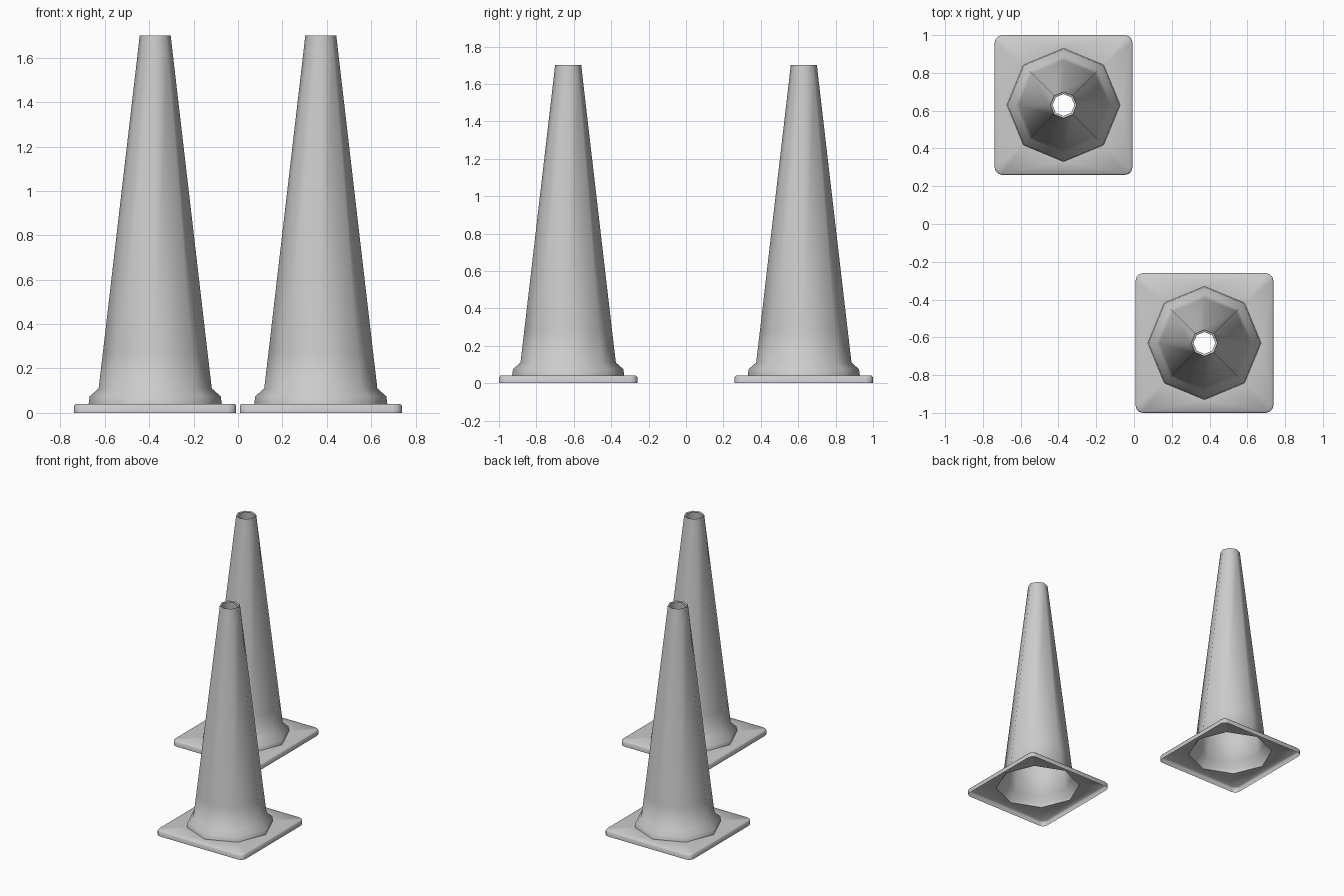
import bpy, bmesh
from math import cos, sin, pi, radians

if "Cube" in bpy.data.objects:
    bpy.data.objects.remove(bpy.data.objects["Cube"])

SIDES = 8
PLATE_Z = 0.04


def ring(bm, r, z):
    return [bm.verts.new((r * cos(2 * pi * i / SIDES), r * sin(2 * pi * i / SIDES), z))
            for i in range(SIDES)]


def skin(bm, a, b):
    n = len(a)
    for i in range(n):
        bm.faces.new((a[i], a[(i + 1) % n], b[(i + 1) % n], b[i]))


def square_loop(bm, hx, hy, r, z):
    # rounded rectangle, counter-clockwise from the +x +y corner
    pts = []
    for k, (sx, sy) in enumerate([(1, 1), (-1, 1), (-1, -1), (1, -1)]):
        for j in range(4):
            a = k * pi / 2 + j * pi / 6
            pts.append(bm.verts.new((sx * (hx - r) + r * cos(a), sy * (hy - r) + r * sin(a), z)))
    return pts


def finish(bm, name, x, y, angle):
    mesh = bpy.data.meshes.new(name)
    bm.to_mesh(mesh)
    bm.free()
    ob = bpy.data.objects.new(name, mesh)
    ob.location = (x, y, 0)
    bpy.context.collection.objects.link(ob)
    bpy.ops.object.select_all(action='DESELECT')
    ob.select_set(True)
    bpy.context.view_layer.objects.active = ob
    bpy.ops.object.shade_smooth_by_angle(angle=radians(angle))


def traffic_cone(label, x, y):
    # hollow tapered body with a flared foot and a small lip at the open top
    bm = bmesh.new()
    profile = [(0.30, PLATE_Z), (0.295, 0.075), (0.255, 0.11), (0.236, 0.27),
               (0.079, 1.62), (0.07, 1.70), (0.058, 1.695)]
    rings = [ring(bm, r, z) for r, z in profile]
    for a, b in zip(rings, rings[1:]):
        skin(bm, a, b)
    finish(bm, label + "_cone_body", x, y, 80)

    # square foot plate: open underneath, with an octagonal hole
    bm = bmesh.new()
    low = square_loop(bm, 0.365, 0.37, 0.04, 0)
    mid = square_loop(bm, 0.365, 0.37, 0.04, PLATE_Z - 0.008)
    top = square_loop(bm, 0.358, 0.363, 0.035, PLATE_Z)
    skin(bm, low, mid)
    skin(bm, mid, top)
    hole = ring(bm, 0.30, PLATE_Z)
    edges = []
    for loop in (top, hole):
        for i, v in enumerate(loop):
            w = loop[(i + 1) % len(loop)]
            edges.append(bm.edges.get((v, w)) or bm.edges.new((v, w)))
    bmesh.ops.triangle_fill(bm, edges=edges, use_beauty=True, normal=(0, 0, 1))
    for f in [f for f in bm.faces if all(v in hole for v in f.verts)]:
        bm.faces.remove(f)
    bmesh.ops.recalc_face_normals(bm, faces=bm.faces)
    bm.normal_update()
    if any(f.normal.z < -0.9 for f in bm.faces):
        bmesh.ops.reverse_faces(bm, faces=bm.faces)
    finish(bm, label + "_foot_plate", x, y, 80)


traffic_cone("back_left", -0.373, 0.63)
traffic_cone("front_right", 0.373, -0.63)
